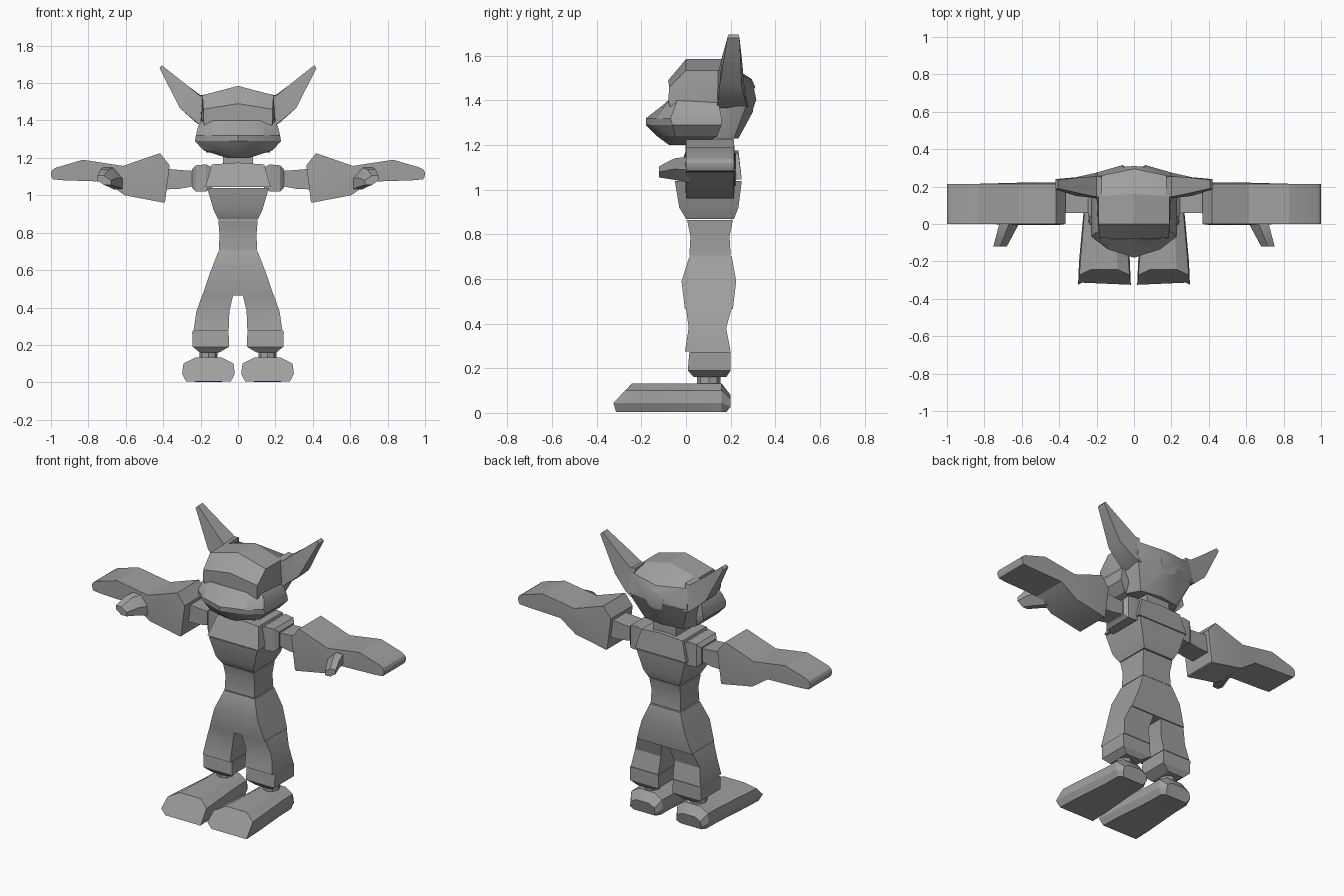
import bpy, bmesh, math

grey = bpy.data.materials.new("mid grey")
grey.diffuse_color = (0.35, 0.35, 0.35, 1)


def loft(name, rings, mirror=False):
    """Skin a list of equal-length point rings and cap both ends."""
    bm = bmesh.new()
    vs = [[bm.verts.new(p) for p in r] for r in rings]
    n = len(rings[0])
    for a, b in zip(vs, vs[1:]):
        for i in range(n):
            j = (i + 1) % n
            bm.faces.new((a[i], a[j], b[j], b[i]))
    bm.faces.new(vs[0])
    bm.faces.new(vs[-1])
    bmesh.ops.recalc_face_normals(bm, faces=bm.faces)
    me = bpy.data.meshes.new(name)
    bm.to_mesh(me)
    bm.free()
    me.shade_smooth()
    me.set_sharp_from_angle(angle=math.radians(25))
    me.materials.append(grey)
    ob = bpy.data.objects.new(name, me)
    bpy.context.collection.objects.link(ob)
    if mirror:
        ob.modifiers.new("Mirror", 'MIRROR')
    return ob


def stack(name, levels, mirror=False):
    """Rectangular sections (z, x0, x1, y0, y1) stacked upwards."""
    loft(name, [[(x0, y0, z), (x1, y0, z), (x1, y1, z), (x0, y1, z)]
                for z, x0, x1, y0, y1 in levels], mirror)


def both(half):
    """Close a half ring (first and last points on x = 0) across the centre."""
    return half + [(-x, y, z) for x, y, z in half[-2:0:-1]]


# Torso
stack("hips", [(.465, -.19, .19, -.005, .21), (.59, -.148, .148, -.02, .225),
               (.70, -.105, .105, .015, .205)])
stack("waist", [(.705, -.102, .102, .015, .20), (.79, -.099, .099, .02, .195),
                (.865, -.105, .105, .005, .21)])
stack("lower_chest", [(.87, -.105, .105, 0, .215), (.92, -.13, .13, -.03, .235),
                      (1.04, -.165, .165, -.05, .25)])
loft("upper_chest", [
    both([(0, -.05, 1.045), (.175, -.05, 1.045), (.175, .25, 1.045), (0, .25, 1.045)]),
    both([(0, 0, 1.175), (.14, 0, 1.165), (.14, .235, 1.165), (0, .235, 1.175)])])
stack("neck", [(1.15, -.08, .08, .04, .21), (1.25, -.08, .08, .04, .21)])

# Head
loft("cranium", [both(h) for h in (
    [(0, -.08, 1.49), (.185, -.075, 1.46), (.185, -.08, 1.40), (.18, -.07, 1.37), (0, -.08, 1.37)],
    [(0, 0, 1.585), (.19, 0, 1.535), (.195, 0, 1.42), (.18, 0, 1.28), (0, 0, 1.26)],
    [(0, .16, 1.585), (.19, .15, 1.535), (.20, .15, 1.40), (.17, .14, 1.23), (0, .14, 1.23)],
    [(0, .295, 1.495), (.19, .255, 1.51), (.20, .275, 1.39), (.13, .215, 1.23), (0, .235, 1.23)],
    [(0, .31, 1.46), (.06, .305, 1.45), (.06, .315, 1.405), (.04, .30, 1.36), (0, .30, 1.35)])])
muzzle = [  # z, front y, cheek (x, y), side (x, y), back y
    (1.40, -.08, (.12, -.08), (.19, -.04), .15),
    (1.37, -.115, (.14, -.10), (.213, -.05), .15),
    (1.32, -.18, (.14, -.135), (.225, -.07), .16),
    (1.29, -.18, (.14, -.13), (.23, -.06), .16),
    (1.24, -.13, (.11, -.11), (.185, -.05), .14),
    (1.20, -.075, (.04, -.07), (.06, -.04), .08)]
loft("muzzle", [both([(0, f, z), (*c, z), (*s, z), (s[0], b, z), (0, b, z)])
                for z, f, c, s, b in muzzle])
loft("ear", [
    [(.17, .14, 1.54), (.17, .25, 1.54), (.18, .28, 1.37), (.19, .14, 1.365)],
    [(.20, .145, 1.53), (.20, .255, 1.535), (.22, .27, 1.385), (.215, .14, 1.385)],
    [(.275, .16, 1.59), (.275, .25, 1.59), (.31, .25, 1.465), (.31, .15, 1.465)],
    [(.407, .19, 1.695), (.407, .235, 1.695), (.42, .24, 1.68), (.42, .185, 1.68)]], True)

# Arms
loft("shoulder", [[(x, y0, z0), (x, y1, z0), (x, y1, z1), (x, y0, z1)]
                  for x, y0, y1, z0, z1 in ((.14, .03, .22, 1.04, 1.15),
                                            (.17, .02, .225, 1.02, 1.165),
                                            (.225, .03, .22, 1.02, 1.16),
                                            (.245, .05, .20, 1.04, 1.14))], True)
loft("upper_arm", [[(x, .06, z0), (x, .19, z0), (x, .19, z1), (x, .06, z1)]
                   for x, z0, z1 in ((.23, 1.05, 1.13), (.31, 1.035, 1.135),
                                     (.42, 1.03, 1.145))], True)
hand = [(.365, 1.16, .39, .965), (.417, 1.225, .395, .96), (.615, 1.157, .605, 1.0),
        (.83, 1.19, .71, 1.073), (.975, 1.147, .93, 1.08), (.993, 1.135, .99, 1.085),
        (1.0, 1.12, .998, 1.10)]
rings = []
for i, (xt, zt, xb, zb) in enumerate(hand):
    bulge = .006 if i in (1, 2) else 0
    xm, zm = (xt + xb) / 2, (zt + zb) / 2
    rings.append([(xt, 0, zt), (xm, -bulge, zm), (xb, 0, zb),
                  (xb, .215, zb), (xm, .215 + bulge, zm), (xt, .215, zt)])
loft("hand", rings, True)
thumb = [(.02, .605, .715, 1.03, 1.15), (-.055, .645, .735, 1.045, 1.14),
         (-.12, .68, .752, 1.055, 1.105)]
loft("thumb", [[(a, y, z0), ((a + b) / 2, y, z0), (b, y, (z0 + z1) / 2), (b, y, z1),
                ((a + b) / 2, y, z1), (a, y, (z0 + z1) / 2)]
               for y, a, b, z0, z1 in thumb], True)

# Legs
stack("thigh", [(.275, .05, .238, -.005, .20), (.38, .046, .222, .012, .18),
                (.47, .025, .19, 0, .205)], True)
stack("shin", [(.16, .10, .205, .035, .18), (.19, .048, .242, .008, .20),
               (.272, .05, .245, .015, .20)], True)
ankle = [(.158 + .048 * math.cos(a), .102 + .052 * math.sin(a))
         for a in (k * math.pi / 4 for k in range(8))]
loft("ankle", [[(x, y, z) for x, y in ankle] for z in (.11, .17)], True)


# Feet: octagonal sections, with a toe face leaning back
def foot_ring(y, hw, top, lean=0):
    pts = [(-.85, .005), (.85, .005), (1, .045), (.95, .10), (.5, .132), (-.5, .132),
           (-.95, .10), (-1, .045)]
    return [(.158 + u * hw, y + lean * max(0, z - .045) + abs(lean) * max(0, .045 - z) * .3,
             z * top) for u, z in pts]


loft("foot", [foot_ring(-.325, .141, 1, .95), foot_ring(-.20, .136, 1),
              foot_ring(.05, .113, 1), foot_ring(.16, .11, 1),
              [(x, y - .02 if z < .02 else y, z) for x, y, z in foot_ring(.20, .085, .6)]], True)
